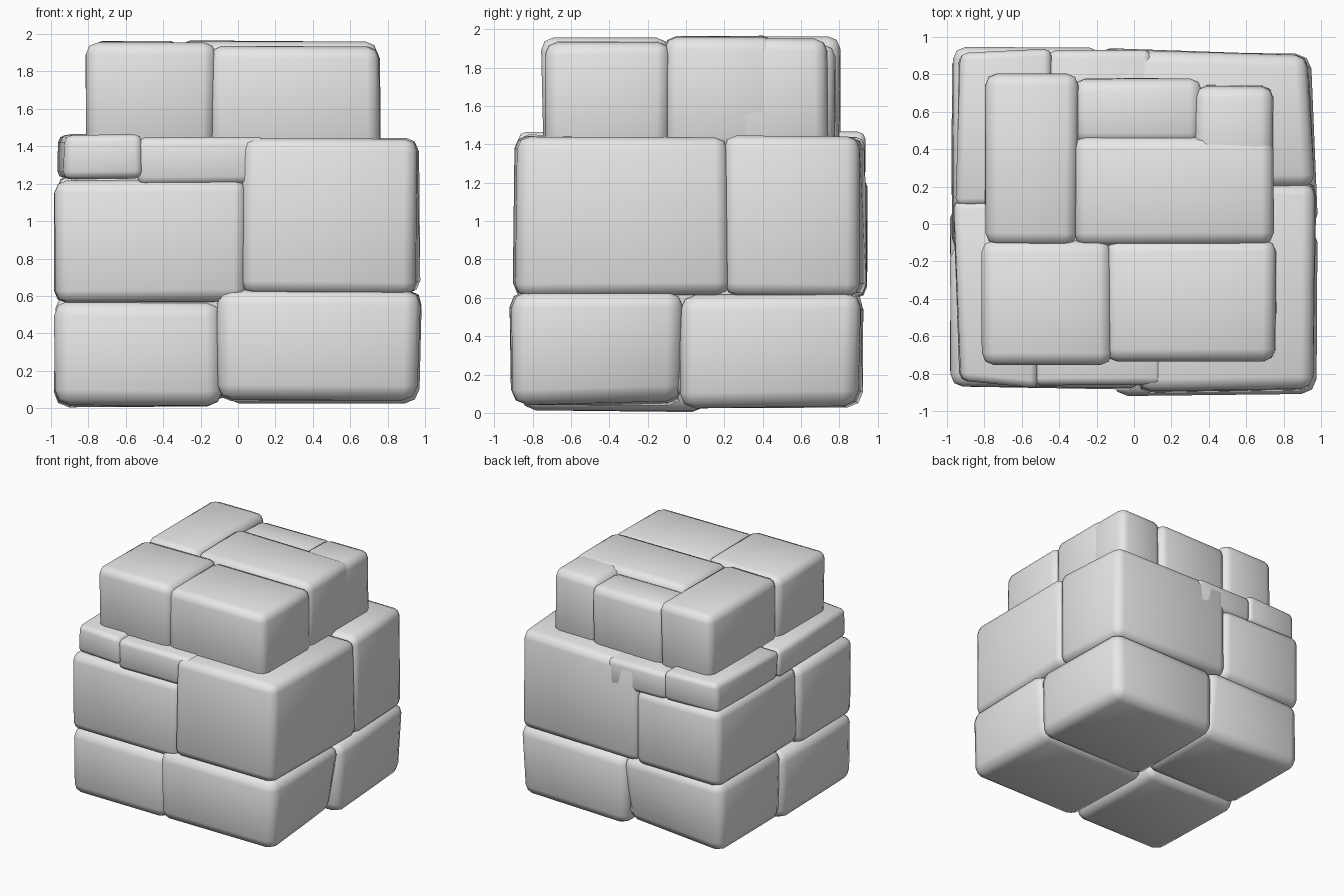
import bpy, bmesh, random, math
from mathutils import Vector

random.seed(7)
cube = bpy.data.objects.get("Cube")
if cube:
    bpy.data.objects.remove(cube)

stone = bpy.data.materials.new("grey stone")
stone.use_nodes = True
GREY = (0.8, 0.8, 0.8, 1)
stone.diffuse_color = GREY
stone.node_tree.nodes["Principled BSDF"].inputs["Base Color"].default_value = GREY


def block(name, x, y, z, bevel=0.065, wobble=0.008, pinch=0.0, worn=None, wear=(0, 0, 0)):
    """Stone block spanning the ranges; pinch pulls in the pile's outer corner,
    worn names one corner by its signs and wear is how far it is chipped."""
    bm = bmesh.new()
    bmesh.ops.create_cube(bm, size=1)
    for v in bm.verts:
        signs = tuple(-1 if c < 0 else 1 for c in v.co)
        v.co = [r[0] if s < 0 else r[1] for s, r in zip(signs, (x, y, z))]
        if abs(v.co.x) > .9 and abs(v.co.y) > .8:
            v.co.x *= 1 - pinch
            v.co.y *= 1 - pinch
        if signs == worn:
            v.co += Vector(wear)
        v.co += Vector([random.uniform(-wobble, wobble) for _ in range(3)])
    bmesh.ops.bevel(bm, geom=bm.edges[:], offset=bevel, segments=2,
                    profile=0.5, affect='EDGES')
    mesh = bpy.data.meshes.new(name)
    bm.to_mesh(mesh)
    bm.free()
    mesh.materials.append(stone)
    obj = bpy.data.objects.new(name, mesh)
    bpy.context.collection.objects.link(obj)
    bpy.ops.object.select_all(action='DESELECT')
    obj.select_set(True)
    bpy.context.view_layer.objects.active = obj
    bpy.ops.object.shade_smooth_by_angle(angle=math.radians(60))


# Solid cores behind the joints
block("lower_core", (-.89, .88), (-.8, .85), (.1, 1.4), .05, 0)
block("upper_core", (-.74, .69), (-.67, .69), (1.3, 1.89), .03, 0)

# Bottom course
block("bottom_front_right", (-.98, -.09), (-.86, .11), (.01, .57), .08)
block("bottom_front_left", (-.11, .99), (-.92, -.01), (.04, .63), .08, pinch=.02,
      worn=(1, 1, -1), wear=(-.09, -.02, .02))
block("bottom_back_right", (-.97, -.04), (.08, .93), (.03, .62), .08,
      worn=(1, 1, -1), wear=(-.01, -.08, .02))
block("bottom_back_left", (-.07, .98), (-.03, .93), (.03, .62), .08, pinch=.025,
      worn=(1, 1, -1), wear=(-.03, -.01, .01))

# Middle course
block("middle_front_right", (-.99, .04), (-.88, -.12), (.57, 1.22), pinch=.015)
block("middle_front_left", (.02, .97), (-.9, .22), (.61, 1.44), pinch=.015)
block("middle_back_right", (-.97, -.18), (-.14, .94), (.6, 1.24))
block("middle_back_left", (-.2, .96), (.2, .94), (.61, 1.44), pinch=.035)

# Thin filler stones under the ledge
block("filler_front_right", (-.97, -.51), (-.87, .12), (1.23, 1.46), .04, pinch=.04)
block("filler_front_middle", (-.54, .15), (-.86, -.3), (1.2, 1.45), .04)
block("filler_back_right", (-.95, -.44), (.1, .93), (1.22, 1.46), .04, pinch=.02)
block("filler_back_middle", (-.46, .09), (.3, .935), (1.21, 1.44), .04)

# Top course
block("top_front_right", (-.81, -.12), (-.75, -.09), (1.38, 1.95))
block("top_front_left", (-.15, .76), (-.73, -.09), (1.36, 1.94))
block("top_back_right", (-.8, -.3), (-.11, .8), (1.38, 1.96))
block("top_middle_left", (-.32, .75), (-.11, .47), (1.38, 1.96))
block("top_back_left", (.32, .74), (.25, .74), (1.38, 1.95))
block("top_back_middle", (-.32, .36), (.42, .78), (1.38, 1.92))
